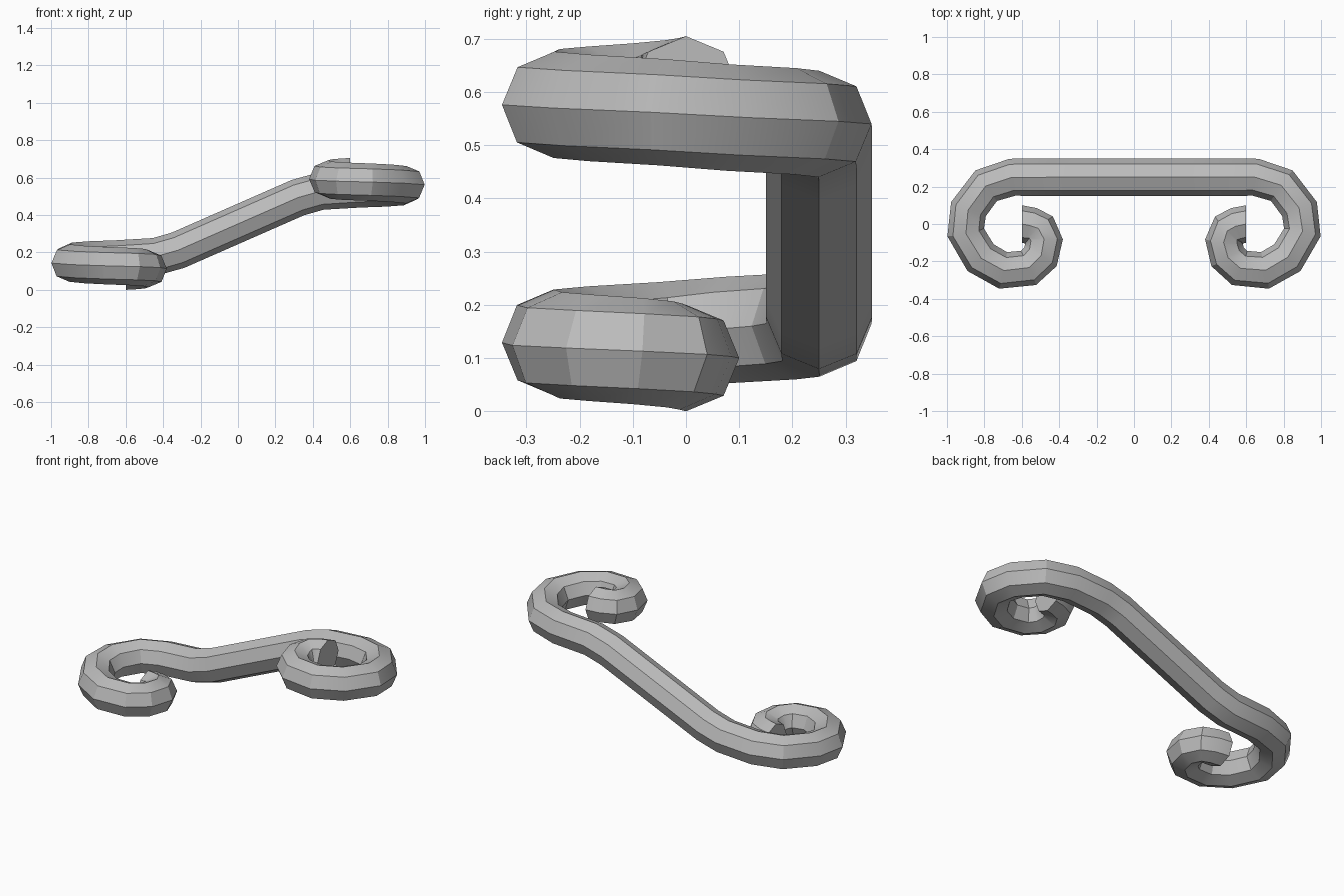
import bpy, bmesh
from math import cos, sin, tau
from mathutils import Vector

if "Cube" in bpy.data.objects:
    bpy.data.objects.remove(bpy.data.objects["Cube"])

RADIUS, SIDES, HEIGHT = 0.1, 8, 0.705

metal = bpy.data.materials.new("grey metal")
metal.use_nodes = True
grey = (0.5, 0.5, 0.5, 1)
metal.diffuse_color = grey
metal.node_tree.nodes["Principled BSDF"].inputs["Base Color"].default_value = grey

# Centre line of the upper half: slanted bar, then a slowly rising scroll
half = [Vector(p) for p in (
    (0.32, 0.25, 0.493), (0.44, 0.25, 0.527), (0.65, 0.25, 0.54),
    (0.79, 0.205, 0.545), (0.885, 0.08, 0.552), (0.9, -0.045, 0.562),
    (0.82, -0.18, 0.57), (0.70, -0.248, 0.576), (0.565, -0.235, 0.581),
    (0.5, -0.175, 0.586), (0.48, -0.09, 0.592), (0.505, -0.03, 0.598),
    (0.55, -0.01, 0.602), (0.6, 0, 0.605))]

# The lower half is the upper one turned half way round the y axis
path = [Vector((-p.x, p.y, HEIGHT - p.z)) for p in reversed(half)] + half


def sweep(name, path):
    """Sweep an octagon along the path and cap both ends."""
    bm = bmesh.new()
    rings = []
    last = len(path) - 1
    for i, p in enumerate(path):
        before = (p - path[i - 1]).normalized() if i > 0 else Vector()
        after = (path[i + 1] - p).normalized() if i < last else Vector()
        tangent = (before + after).normalized()
        if i in (0, last):
            tangent = Vector((1, 0, 0))
        side = tangent.cross(Vector((0, 0, 1))).normalized()
        up = side.cross(tangent)
        rings.append([bm.verts.new(p + RADIUS * (side * cos(tau * k / SIDES) + up * sin(tau * k / SIDES)))
                      for k in range(SIDES)])
    for a, b in zip(rings, rings[1:]):
        for k in range(SIDES):
            n = (k + 1) % SIDES
            bm.faces.new((a[k], a[n], b[n], b[k]))
    bm.faces.new(rings[0][::-1])
    bm.faces.new(rings[-1])
    bmesh.ops.recalc_face_normals(bm, faces=bm.faces)
    mesh = bpy.data.meshes.new(name)
    bm.to_mesh(mesh)
    bm.free()
    obj = bpy.data.objects.new(name, mesh)
    bpy.context.collection.objects.link(obj)
    mesh.materials.append(metal)
    return obj


# Scrolled handle, smooth along its length with crisp octagon edges
handle = sweep("scroll_handle", path)
bpy.context.view_layer.objects.active = handle
handle.select_set(True)
bpy.ops.object.shade_smooth_by_angle(angle=0.524)
